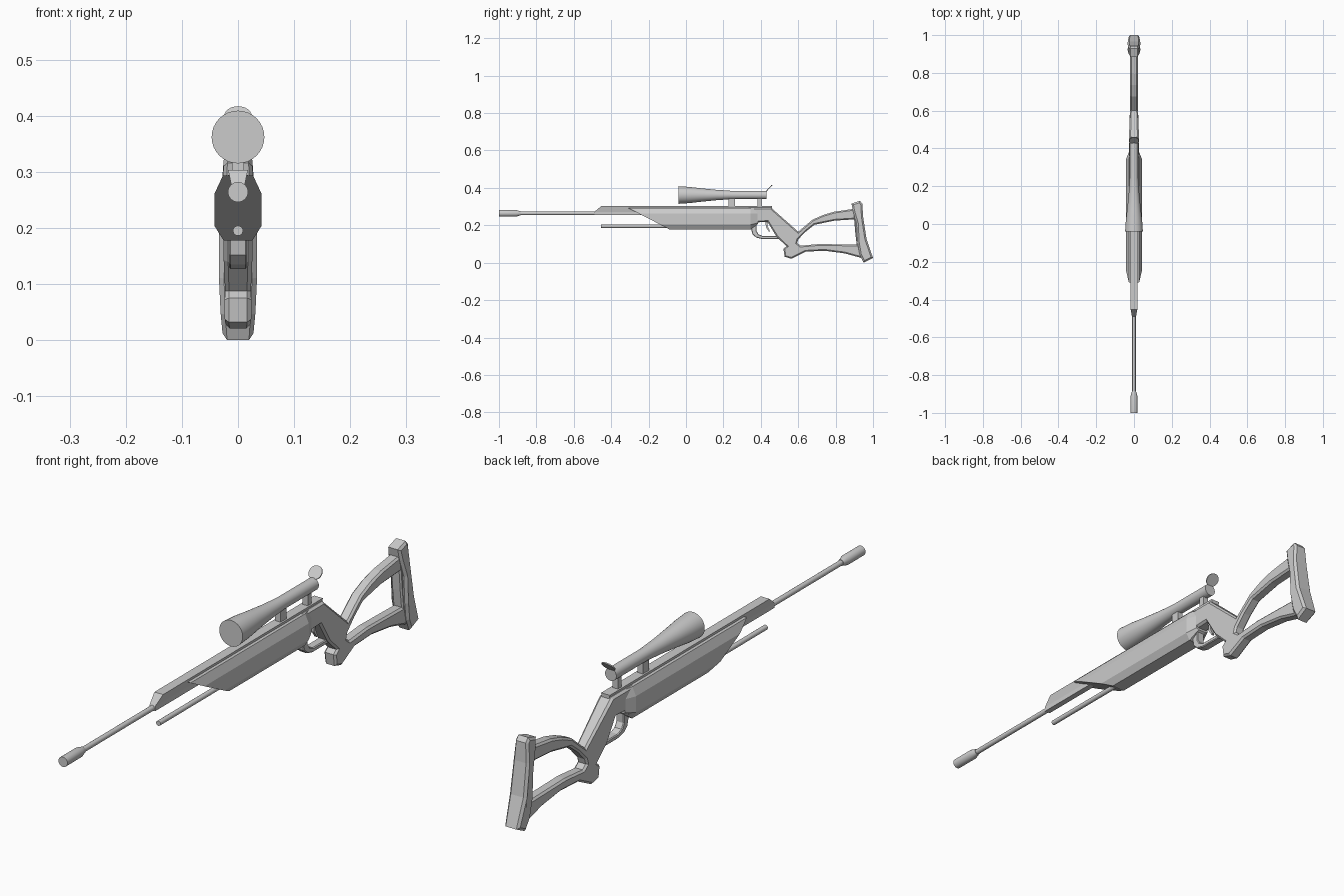
import bpy, bmesh, math
from mathutils import Matrix, Vector

if "Cube" in bpy.data.objects:
    bpy.data.objects.remove(bpy.data.objects["Cube"])


def finish(name, bm, smooth=False):
    bmesh.ops.recalc_face_normals(bm, faces=bm.faces)
    me = bpy.data.meshes.new(name)
    bm.to_mesh(me)
    bm.free()
    ob = bpy.data.objects.new(name, me)
    bpy.context.collection.objects.link(ob)
    if smooth:
        bpy.ops.object.select_all(action='DESELECT')
        ob.select_set(True)
        bpy.context.view_layer.objects.active = ob
        bpy.ops.object.shade_smooth_by_angle(angle=math.radians(30))
    return ob


def slab(name, outline, half, chamfer=0.0, width=None):
    """Side outline (y, z) extruded across x, rims chamfered, width scaled by (y, z)."""
    bm = bmesh.new()
    face = bm.faces.new([bm.verts.new((-half, y, z)) for y, z in outline])
    ext = bmesh.ops.extrude_face_region(bm, geom=[face], use_keep_orig=True)
    bmesh.ops.translate(bm, vec=(2 * half, 0, 0),
                        verts=[g for g in ext['geom'] if isinstance(g, bmesh.types.BMVert)])
    bmesh.ops.recalc_face_normals(bm, faces=bm.faces)
    if chamfer:
        rims = [e for e in bm.edges if abs(e.verts[0].co.x - e.verts[1].co.x) < 1e-5]
        bmesh.ops.bevel(bm, geom=rims, offset=chamfer, segments=1,
                        affect='EDGES', clamp_overlap=True)
    if width:
        for v in bm.verts:
            v.co.x *= width(v.co.y, v.co.z)
    return finish(name, bm)


def loft(name, rings, smooth=False):
    """Skin a row of closed rings and cap both ends."""
    bm = bmesh.new()
    rows = [[bm.verts.new(p) for p in r] for r in rings]
    n = len(rows[0])
    for a, b in zip(rows, rows[1:]):
        for i in range(n):
            bm.faces.new((a[i], a[(i + 1) % n], b[(i + 1) % n], b[i]))
    bm.faces.new(rows[0])
    bm.faces.new(rows[-1])
    return finish(name, bm, smooth)


def turned(name, profile, z, sides=24):
    """Round part along y from (y, radius) pairs."""
    return loft(name, [[(r * math.cos(t), y, z + r * math.sin(t))
                        for t in (2 * math.pi * i / sides for i in range(sides))]
                       for y, r in profile], True)


def mirrored(half_section):
    return half_section + [(-x, z) for x, z in reversed(half_section)]


# Barrel with muzzle sleeve, and the rod below
turned("barrel", [(-0.95, 0.0095), (-0.2, 0.0095)], 0.264, 16)
turned("muzzle_sleeve", [(-1, 0.018), (-0.91, 0.018), (-0.885, 0.011)], 0.264)
turned("lower_rod", [(-0.455, 0.009), (0.0, 0.009)], 0.195, 16)

# Top rail with sloped nose
rail = mirrored([(0.011, 0.255), (0.011, 0.272), (0.0175, 0.303)])
loft("top_rail", [[(x, -0.49 + max(0, z - 0.272) * 1.2, z) for x, z in rail],
                  [(x, 0.46, z) for x, z in rail]])

# Handguard: faceted section, raked front, tapered rear
guard = mirrored([(0.026, 0.178), (0.0415, 0.203), (0.0415, 0.262), (0.027, 0.293)])
loft("handguard", [[(x, -0.31 + (0.293 - z) * 1.93, z) for x, z in guard],
                   [(x, 0.345, z) for x, z in guard],
                   [(x * 0.62, 0.385, z + (0.03 if z < 0.19 else 0.01 if z < 0.21 else 0))
                    for x, z in guard]])

# Receiver, grip and skeleton stock in one outline
stock = [(0.335, 0.294), (0.455, 0.294), (0.48, 0.272), (0.60, 0.166), (0.676, 0.23),
         (0.735, 0.256), (0.794, 0.273), (0.905, 0.289), (0.905, 0.232), (0.794, 0.225),
         (0.687, 0.203), (0.639, 0.165), (0.60, 0.125), (0.594, 0.105), (0.612, 0.091),
         (0.714, 0.10), (0.925, 0.096), (0.94, 0.025), (0.848, 0.05), (0.74, 0.064),
         (0.639, 0.059), (0.564, 0.021), (0.527, 0.032), (0.521, 0.075), (0.537, 0.088),
         (0.484, 0.139), (0.436, 0.218), (0.385, 0.216), (0.37, 0.195), (0.335, 0.18)]
slab("stock", stock, 0.022, 0.007, lambda y, z: 1.2 if y < 0.47 else max(0.95, 1.2 - (y - 0.47) * 2))

# Bridge joining the struts in front of the butt plate
slab("stock_bridge", [(0.895, 0.28), (0.93, 0.28), (0.95, 0.05), (0.918, 0.05), (0.905, 0.16)],
     0.02, 0.005)

# Butt plate
butt = [(0.885, 0.316), (0.93, 0.331), (0.943, 0.315), (0.947, 0.245), (0.965, 0.128),
        (1.0, 0.025), (0.95, 0.0), (0.928, 0.045), (0.917, 0.11), (0.912, 0.21), (0.893, 0.275)]
slab("butt_plate", butt, 0.034, 0.009,
     lambda y, z: 1 - 0.25 * min(1, max(0, abs(z - 0.15) - 0.07) / 0.09))

# Trigger guard and trigger
slab("trigger_guard", [(0.345, 0.195), (0.355, 0.152), (0.375, 0.135), (0.405, 0.127),
                       (0.495, 0.127), (0.49, 0.143), (0.41, 0.143), (0.388, 0.152),
                       (0.377, 0.17), (0.378, 0.205)], 0.016, 0.003)
slab("trigger", [(0.425, 0.225), (0.427, 0.19), (0.444, 0.165), (0.449, 0.168),
                 (0.437, 0.195), (0.437, 0.225)], 0.005)

# Scope body, mounts and flipped-up rear cap
turned("scope", [(-0.04, 0.047), (0.02, 0.043), (0.08, 0.036), (0.16, 0.028),
                 (0.24, 0.0225), (0.43, 0.0225)], 0.362, 32)
for name, y0, y1 in (("front_mount", 0.228, 0.262), ("rear_mount", 0.383, 0.405)):
    slab(name, [(y0, 0.295), (y1, 0.295), (y1, 0.35), (y0, 0.35)], 0.011)
bm = bmesh.new()
bmesh.ops.create_cone(bm, cap_ends=True, segments=24, radius1=0.025, radius2=0.025, depth=0.004,
                      matrix=Matrix.Translation(Vector((0, 0.443, 0.397)))
                      @ Matrix.Rotation(math.radians(48), 4, 'X'))
finish("scope_cap", bm, True)
